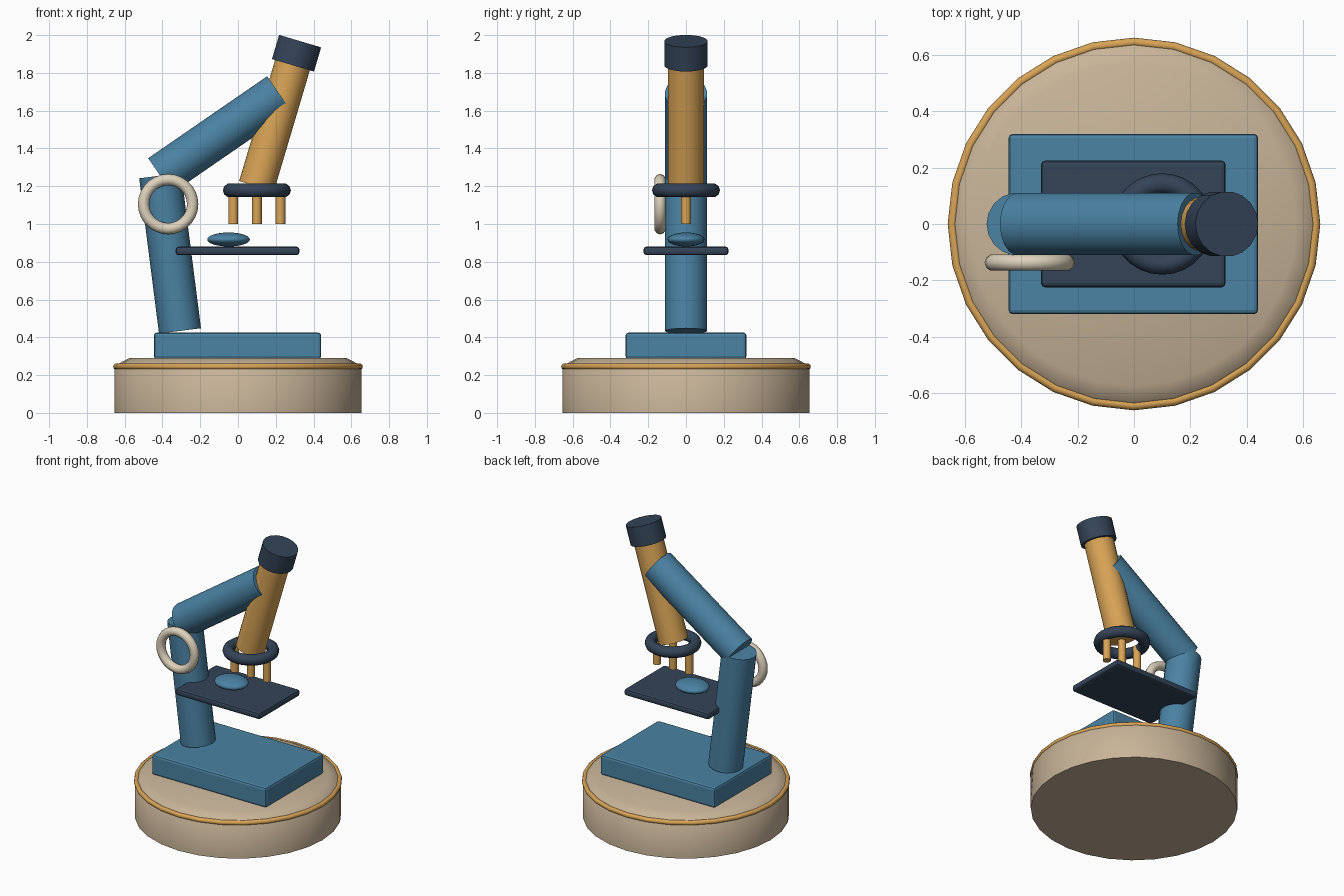
import bpy, bmesh
from math import pi, radians
from mathutils import Vector

if "Cube" in bpy.data.objects:
    bpy.data.objects.remove(bpy.data.objects["Cube"], do_unlink=True)


def material(name, rgb):
    m = bpy.data.materials.new(name)
    m.use_nodes = True
    m.diffuse_color = (*rgb, 1)
    m.node_tree.nodes["Principled BSDF"].inputs["Base Color"].default_value = (*rgb, 1)
    return m


BLUE = material("steel blue", (0.069, 0.223, 0.366))
GOLD = material("brass gold", (0.69, 0.37, 0.093))
NAVY = material("dark navy", (0.034, 0.058, 0.098))
TAN = material("warm tan", (0.578, 0.456, 0.314))
CREAM = material("pale cream", (0.73, 0.645, 0.503))


def finish(name, mat, smooth=True):
    ob = bpy.context.object
    ob.name = ob.data.name = name
    ob.data.materials.append(mat)
    if smooth:
        bpy.ops.object.shade_smooth_by_angle(angle=radians(50))
    return ob


def rod(name, mat, start, end, radius, sides=18):
    """Capped cylinder between two points."""
    a, b = Vector(start), Vector(end)
    turn = (b - a).to_track_quat('Z', 'Y').to_euler()
    bpy.ops.mesh.primitive_cylinder_add(vertices=sides, radius=radius, depth=(b - a).length,
                                        location=(a + b) / 2, rotation=turn)
    return finish(name, mat)


def ring(name, mat, centre, major, minor, turn=(0, 0, 0), sides=28):
    bpy.ops.mesh.primitive_torus_add(major_radius=major, minor_radius=minor, location=centre,
                                     rotation=turn, major_segments=sides, minor_segments=10)
    return finish(name, mat)


def slab(name, mat, low, high, bevel):
    """Box between two corners with softened edges."""
    a, b = Vector(low), Vector(high)
    bpy.ops.mesh.primitive_cube_add(size=1, location=(a + b) / 2)
    ob = finish(name, mat, smooth=False)
    ob.data.transform(((b - a).to_3d().to_track_quat('Z', 'Y').to_matrix().to_4x4()).Identity(4))
    for v in ob.data.vertices:
        v.co = v.co * (b - a)
    mod = ob.modifiers.new("soft edges", 'BEVEL')
    mod.width, mod.segments = bevel, 2
    return ob


# Round plinth, turned from a half profile
profile = [(0, 0), (0.655, 0), (0.655, 0.235), (0.63, 0.262), (0.575, 0.29), (0, 0.29)]
bm = bmesh.new()
points = [bm.verts.new((r, 0, z)) for r, z in profile]
edges = [bm.edges.new(pair) for pair in zip(points, points[1:])]
bmesh.ops.spin(bm, geom=points + edges, cent=(0, 0, 0), axis=(0, 0, 1),
               angle=2 * pi, steps=28)
bmesh.ops.remove_doubles(bm, verts=bm.verts, dist=0.0001)
bmesh.ops.recalc_face_normals(bm, faces=bm.faces)
mesh = bpy.data.meshes.new("plinth")
bm.to_mesh(mesh)
bm.free()
plinth = bpy.data.objects.new("plinth", mesh)
bpy.context.collection.objects.link(plinth)
bpy.ops.object.select_all(action='DESELECT')
plinth.select_set(True)
bpy.context.view_layer.objects.active = plinth
finish("plinth", TAN)
ring("plinth_trim", GOLD, (0, 0, 0.245), 0.645, 0.016)

# Foot and bent arm
slab("foot", BLUE, (-0.445, -0.32, 0.285), (0.44, 0.32, 0.425), 0.015)
elbow = (-0.412, 0, 1.256)
rod("lower_arm", BLUE, (-0.307, 0, 0.434), elbow, 0.112)
rod("upper_arm", BLUE, elbow, (0.218, 0, 1.69), 0.112)

# Focus wheel on the right side of the arm
ring("focus_wheel", CREAM, (-0.37, -0.137, 1.105), 0.13, 0.03, (pi / 2, 0, 0))

# Viewing tube and eyepiece
rod("tube", GOLD, (0.098, 0, 1.2), (0.3, 0, 1.88), 0.096)
rod("eyepiece", NAVY, (0.291, 0, 1.84), (0.329, 0, 1.968), 0.116)

# Lens turret with three lenses
ring("turret_ring", NAVY, (0.1, 0, 1.178), 0.143, 0.037)
for label, offset in (("right", -0.125), ("middle", 0), ("left", 0.125)):
    x = 0.1 + offset
    rod("lens_" + label, GOLD, (x, 0, 1.0), (x, 0, 1.19), 0.026, sides=12)

# Stage and specimen
slab("stage", NAVY, (-0.33, -0.225, 0.835), (0.325, 0.225, 0.88), 0.015)
bpy.ops.mesh.primitive_uv_sphere_add(segments=18, ring_count=12, radius=1,
                                     location=(-0.05, 0, 0.918))
specimen = finish("specimen", BLUE)
specimen.scale = (0.115, 0.098, 0.037)
